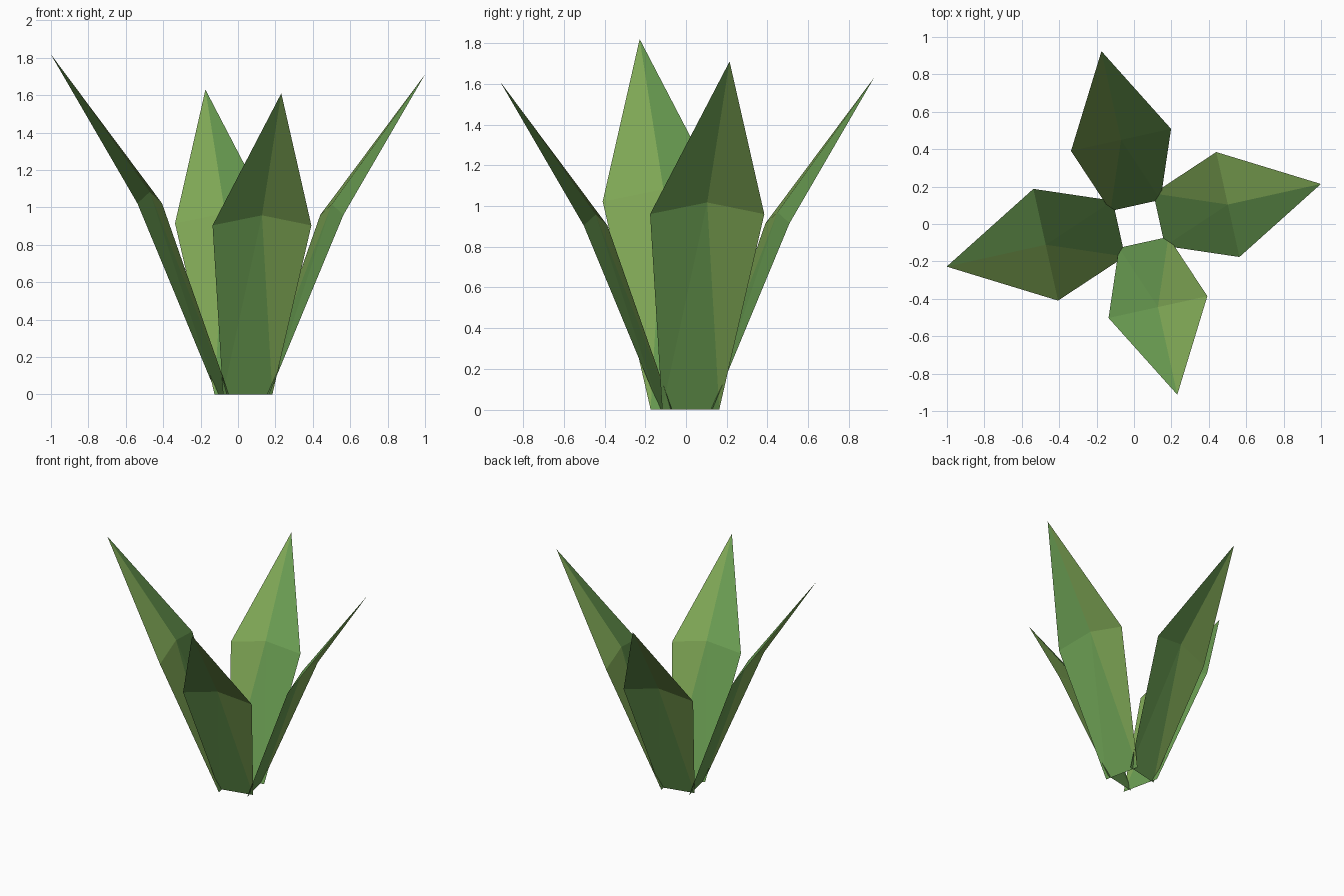
import bpy
from math import cos, sin, radians

if "Cube" in bpy.data.objects:
    bpy.data.objects.remove(bpy.data.objects["Cube"])


def material(name, color):
    m = bpy.data.materials.new(name)
    m.diffuse_color = color
    m.use_nodes = True
    m.node_tree.nodes["Principled BSDF"].inputs["Base Color"].default_value = m.diffuse_color
    return m


green = material("leaf_green", (0.145, 0.34, 0.085, 1))
yellow_green = material("leaf_yellow_green", (0.22, 0.40, 0.095, 1))

CENTER = (0.03, 0.0)   # middle of the rosette

# Leaf outline for a leaf of height 1: (outward, sideways, up)
LEAF = [
    (0.0625, -0.084, 0), (0.0625, 0.084, 0),                              # base
    (0.2825, -0.168, 0.5615), (0.2825, 0, 0.595), (0.2825, 0.168, 0.5615),  # widest row
    (0.5805, 0, 1),                                                       # tip
]
# Green half first, then the yellow-green half
FACES = [(0, 3, 1), (0, 2, 3), (2, 5, 3), (1, 3, 4), (3, 5, 4)]


def leaf(name, angle, height):
    c, s = cos(radians(angle)), sin(radians(angle))
    verts = [(CENTER[0] + height * (r * c - w * s),
              CENTER[1] + height * (r * s + w * c),
              height * z) for r, w, z in LEAF]
    mesh = bpy.data.meshes.new(name)
    mesh.from_pydata(verts, [], [f[::-1] for f in FACES])
    mesh.materials.append(green)
    mesh.materials.append(yellow_green)
    for p in mesh.polygons:
        p.material_index = 1 if p.index >= 3 else 0
    mesh.update()
    bpy.context.collection.objects.link(bpy.data.objects.new(name, mesh))


# Four leaves at quarter turns, each with its own height
for i, (side, height) in enumerate([("right", 1.71), ("back", 1.63),
                                    ("left", 1.82), ("front", 1.61)]):
    leaf(side + "_leaf", 12.45 + 90 * i, height)
